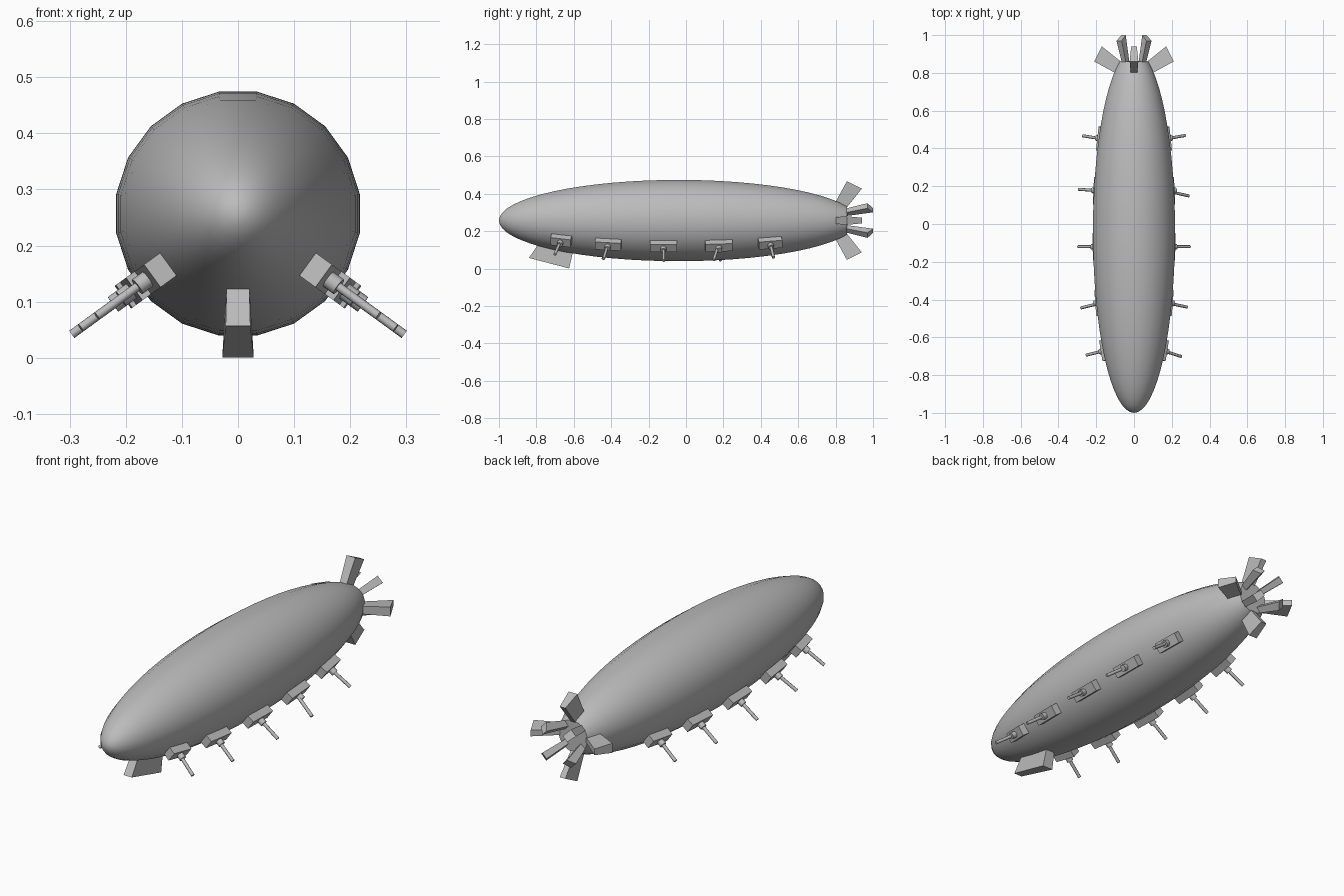
import bpy, bmesh, math
from mathutils import Vector

cube = bpy.data.objects.get("Cube")
if cube:
    bpy.data.objects.remove(cube)

AXIS_Z, RADIUS, MID_Y, HALF_LEN, STERN_Y = 0.257, 0.22, -0.04, 0.96, 0.86

grey = bpy.data.materials.new("hull_grey")
grey.use_nodes = True
grey.diffuse_color = (0.5, 0.5, 0.5, 1)
grey.node_tree.nodes["Principled BSDF"].inputs["Base Color"].default_value = (0.5, 0.5, 0.5, 1)


def finish(name, bm):
    bmesh.ops.recalc_face_normals(bm, faces=bm.faces)
    mesh = bpy.data.meshes.new(name)
    bm.to_mesh(mesh)
    bm.free()
    mesh.materials.append(grey)
    obj = bpy.data.objects.new(name, mesh)
    bpy.context.collection.objects.link(obj)
    return obj


def smooth(obj, degrees):
    bpy.ops.object.select_all(action='DESELECT')
    obj.select_set(True)
    bpy.context.view_layer.objects.active = obj
    bpy.ops.object.shade_smooth_by_angle(angle=math.radians(degrees))


def polar(y, r, angle, side=0.0):
    """Point at radius r around the hull axis, shifted sideways by side."""
    c, s = math.cos(angle), math.sin(angle)
    return Vector((r * c - side * s, y, AXIS_Z + r * s + side * c))


def hull_radius(y):
    u = (y - MID_Y) / HALF_LEN
    return RADIUS * math.sqrt(max(0, 1 - u * u))


def block(name, profile, halves, degrees):
    """Slab with a (y, radius) outline and a half thickness per corner."""
    bm = bmesh.new()
    a = math.radians(degrees)
    rings = [[bm.verts.new(polar(y, r, a, sign * h)) for (y, r), h in zip(profile, halves)]
             for sign in (-1, 1)]
    for ring in rings:
        bm.faces.new(ring)
    n = len(profile)
    for i in range(n):
        j = (i + 1) % n
        bm.faces.new((rings[0][i], rings[0][j], rings[1][j], rings[1][i]))
    return finish(name, bm)


def rod(name, start, end, radius, sides):
    bm = bmesh.new()
    d = end - start
    bmesh.ops.create_cone(bm, cap_ends=True, segments=sides, radius1=radius,
                          radius2=radius, depth=d.length)
    matrix = d.to_track_quat('Z', 'Y').to_matrix().to_4x4()
    matrix.translation = (start + end) / 2
    bm.transform(matrix)
    smooth(finish(name, bm), 50)


# Hull: twenty-sided ellipsoid with a flat stern
SIDES, RINGS = 20, 28
bm = bmesh.new()
nose = bm.verts.new(polar(MID_Y - HALF_LEN, 0, 0))
last = math.acos((MID_Y - STERN_Y) / HALF_LEN)
previous = None
for k in range(1, RINGS + 1):
    y = MID_Y - HALF_LEN * math.cos(last * k / RINGS)
    ring = [bm.verts.new(polar(y, hull_radius(y), math.tau * (i + 0.5) / SIDES))
            for i in range(SIDES)]
    for i in range(SIDES):
        j = (i + 1) % SIDES
        if previous:
            bm.faces.new((previous[i], previous[j], ring[j], ring[i]))
        else:
            bm.faces.new((nose, ring[j], ring[i]))
    previous = ring
bm.faces.new(previous)
smooth(finish("hull", bm), 40)

# Tail: four swept fins and four trailing vanes between them
for i, place in enumerate(("left", "top", "right", "bottom")):
    block(place + "_tail_fin", [(0.80, 0.10), (0.86, 0.21), (0.94, 0.17), (0.86, 0.07)],
          (0.018, 0.023, 0.015, 0.012), 90 * i)
for i, place in enumerate(("upper_left", "upper_right", "lower_right", "lower_left")):
    block(place + "_stern_vane", [(0.85, 0.045), (0.85, 0.074), (0.97, 0.112), (1.0, 0.078)],
          (0.012, 0.015, 0.019, 0.016), 45 + 90 * i)

# Keel fin under the nose
block("keel_fin", [(-0.79, 0.127), (-0.84, 0.200), (-0.625, 0.256), (-0.60, 0.15)],
      (0.020, 0.022, 0.028, 0.022), -90)

# Gun mounts: (y, half length, left swing, right swing)
MOUNTS = [(-0.665, 0.055, -0.25, -0.2), (-0.415, 0.07, -0.17, -0.2), (-0.12, 0.073, 0, 0),
          (0.175, 0.073, -0.18, 0.06), (0.448, 0.063, 0.14, 0.13)]
for number, (y, half, *swings) in enumerate(MOUNTS, 1):
    r = hull_radius(y)
    slope = math.atan((y - MID_Y) * RADIUS ** 2 / HALF_LEN ** 2 / r)
    for place, degrees, swing in zip(("left", "right"), (-36, -144), swings):
        def spot(along, out, tilt=slope):
            return (y + along * math.cos(tilt) + out * math.sin(tilt),
                    r - along * math.sin(tilt) + out * math.cos(tilt))
        label = f"{place}_gun_{number}_"
        outline = [spot(-half, -0.014), spot(half, -0.014), spot(half, 0.033), spot(-half, 0.033)]
        block(label + "mount", outline, [0.025] * 4, degrees)
        a = math.radians(degrees)
        rod(label + "pivot", polar(*spot(0, 0.03), a), polar(*spot(0, 0.056), a), 0.016, 10)
        rod(label + "barrel", polar(*spot(0, 0.04, swing), a),
            polar(*spot(0, 0.147, swing), a), 0.008, 8)
